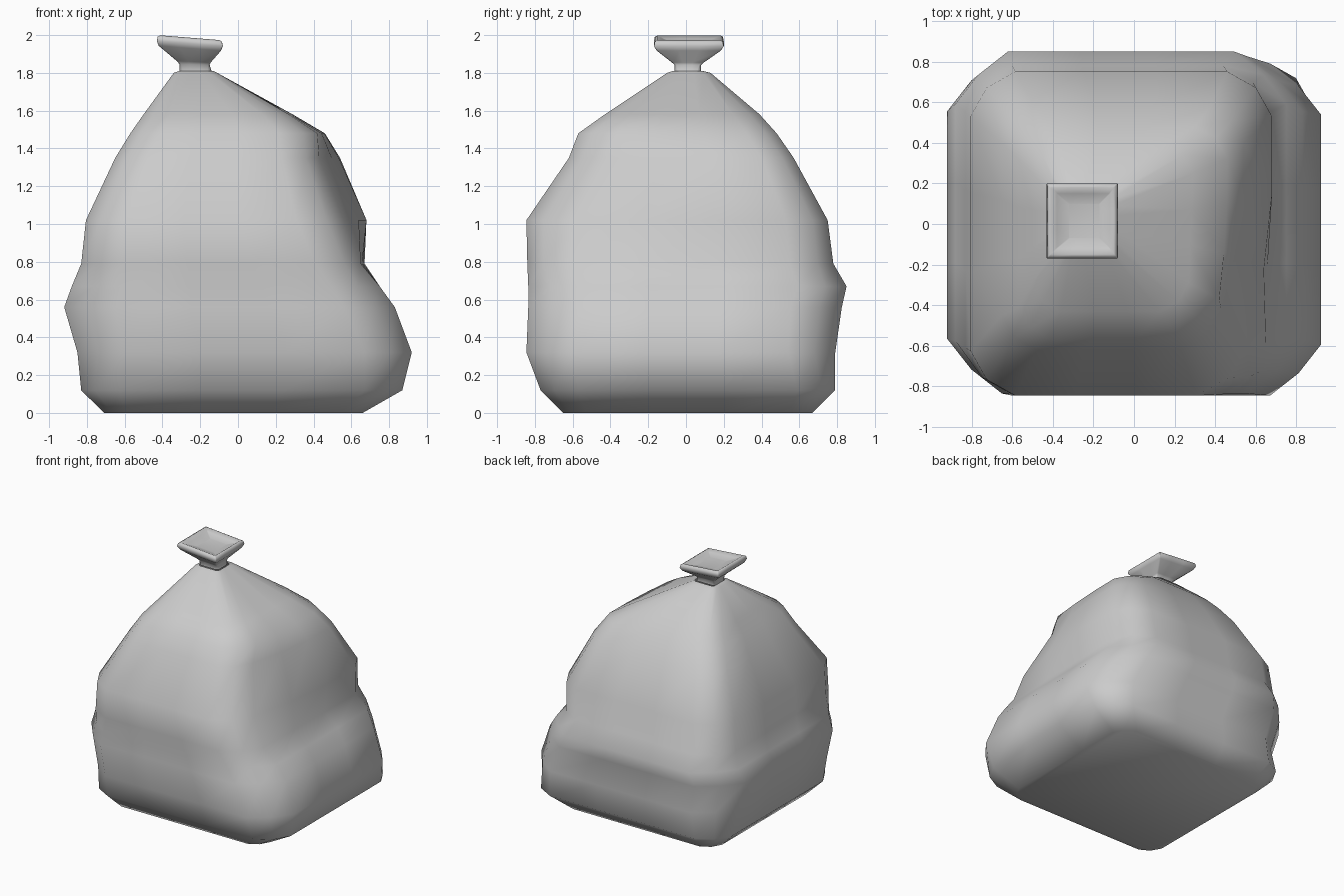
import bpy, bmesh

if "Cube" in bpy.data.objects:
    bpy.data.objects.remove(bpy.data.objects["Cube"])


def ring(z, xl, xrf, xrb, yf, yb, c, cfr=None, bulge=0.0, tilt=0.0):
    """Chamfered rectangle; the right side may slant, bulge, or have a larger front corner."""
    cfr = cfr or c
    corners = [  # x, y, inward signs, corner size
        (xrf, yf, -1, 1, cfr), (xrb, yb, -1, -1, c),
        (xl, yb, 1, -1, c), (xl, yf, 1, 1, c)]
    k2 = .44 if c > .23 else .36
    pts = []
    for i, (x, y, sx, sy, k) in enumerate(corners):
        trio = [(x + sx * k, y), (x + sx * k * k2, y + sy * k * k2), (x, y + sy * k)]
        if i % 2:
            trio.reverse()
        pts.append(trio)
    out = []
    for i in range(4):
        out += pts[i]
        a, b = pts[i][-1], pts[(i + 1) % 4][0]
        for t in (.33, .67):
            d = bulge if i == 0 else 0
            out.append((a[0] + (b[0] - a[0]) * t + d, a[1] + (b[1] - a[1]) * t))
    return [(x, y, z - tilt * (x + .25)) for x, y in out]


def loft(name, rings, cap_bottom=False, cap_top=False):
    bm = bmesh.new()
    loops = [[bm.verts.new(p) for p in r] for r in rings]
    n = len(loops[0])
    for a, b in zip(loops, loops[1:]):
        for i in range(n):
            j = (i + 1) % n
            bm.faces.new((a[i], a[j], b[j], b[i]))
    if cap_bottom:
        bm.faces.new(loops[0][::-1])
    if cap_top:
        bm.faces.new(loops[-1])
    bmesh.ops.recalc_face_normals(bm, faces=bm.faces)
    for f in bm.faces:
        f.smooth = True
    me = bpy.data.meshes.new(name)
    bm.to_mesh(me)
    bm.free()
    ob = bpy.data.objects.new(name, me)
    bpy.context.collection.objects.link(ob)
    return ob


# Slumped sack body, bottom to gathered neck
loft("bag_body", [
    ring(0.00, -.71, .66, .66, -.65, .67, .12),
    ring(0.12, -.83, .87, .87, -.77, .79, .20),
    ring(0.32, -.85, .92, .92, -.845, .79, .25),
    ring(0.56, -.92, .83, .83, -.835, .825, .27),
    ring(0.67, -.88, .75, .75, -.835, .85, .26),
    ring(0.79, -.83, .65, .67, -.84, .78, .23, .24),
    ring(1.02, -.805, .56, .68, -.845, .75, .22, .25, .04),
    ring(1.35, -.65, .43, .54, -.62, .57, .17, .20, .03),
    ring(1.48, -.57, .42, .46, -.57, .48, .16, .20, .01),
    ring(1.58, -.50, .27, .29, -.43, .39, .14),
    ring(1.80, -.34, -.11, -.11, -.10, .13, .04),
    ring(1.81, -.31, -.13, -.13, -.07, .09, .02),
], cap_bottom=True)

# Flared, tilted tie at the top with a shallow dish
loft("tied_top", [
    ring(1.81, -.31, -.14, -.14, -.06, .08, .02),
    ring(1.845, -.31, -.15, -.15, -.06, .08, .01, tilt=.03),
    ring(1.86, -.325, -.145, -.145, -.075, .095, .01, tilt=.05),
    ring(1.93, -.42, -.09, -.09, -.155, .185, .01, tilt=.08),
    ring(1.955, -.43, -.08, -.08, -.17, .20, .004, tilt=.08),
    ring(1.978, -.425, -.085, -.085, -.165, .195, .004, tilt=.08),
    ring(1.986, -.41, -.10, -.10, -.15, .18, .004, tilt=.08),
    ring(1.970, -.38, -.12, -.12, -.12, .15, .004, tilt=.08),
    ring(1.955, -.32, -.17, -.17, -.07, .10, .004, tilt=.06),
], cap_top=True)
